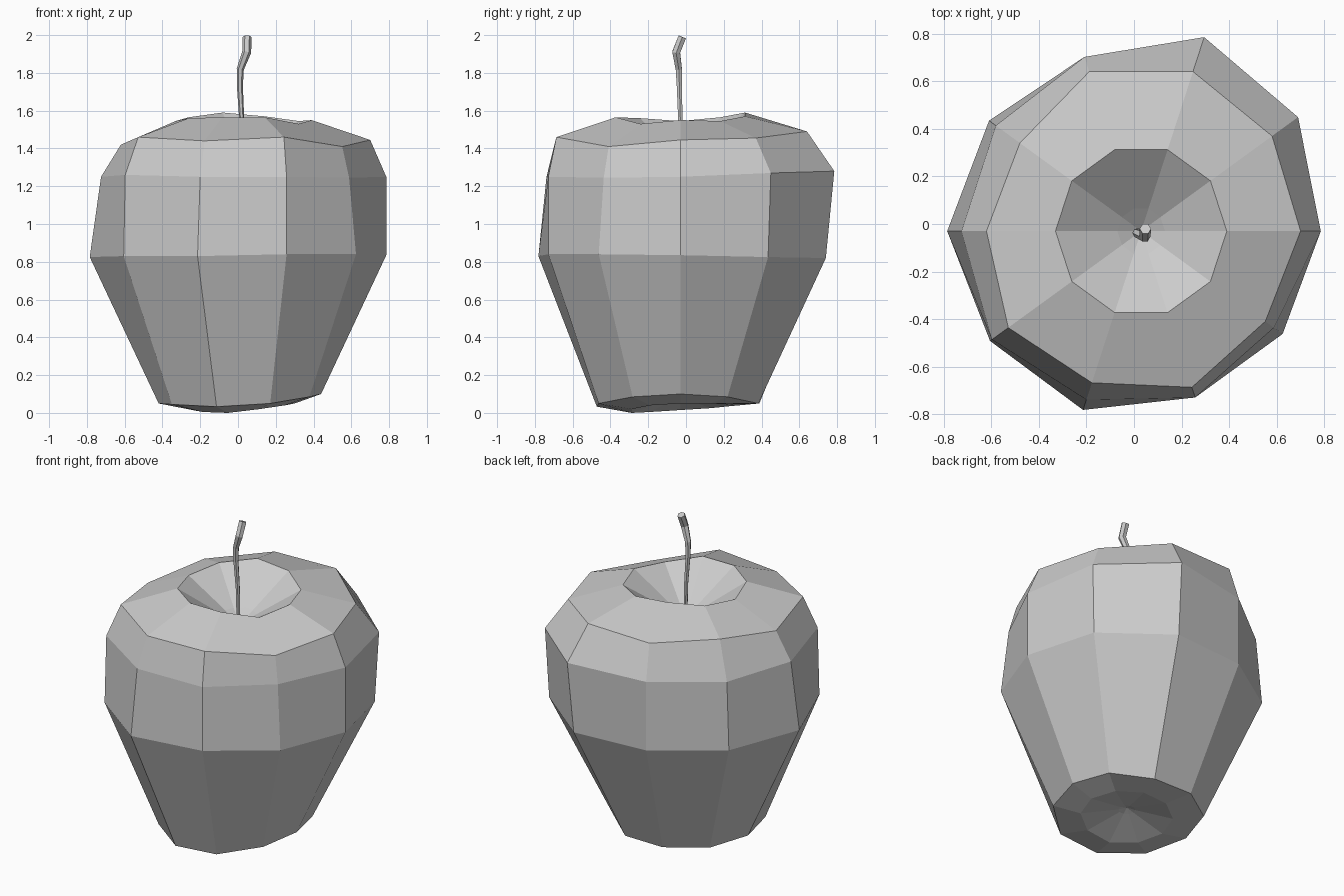
import bpy, bmesh, math
from mathutils import Vector

if "Cube" in bpy.data.objects:
    bpy.data.objects.remove(bpy.data.objects["Cube"])

SIDES = 10
CX, CY = 0.03, -0.03


def ring(bm, radii, heights):
    """Ten-sided ring around the core axis; scalars mean a regular ring."""
    if not isinstance(radii, list):
        radii = [radii] * SIDES
    if not isinstance(heights, list):
        heights = [heights] * SIDES
    out = []
    for i, (r, z) in enumerate(zip(radii, heights)):
        a = math.tau * i / SIDES
        out.append(bm.verts.new((CX + r * math.cos(a), CY + r * math.sin(a), z)))
    return out


def bridge(bm, rings):
    for lo, hi in zip(rings, rings[1:]):
        n = len(lo)
        for i in range(n):
            j = (i + 1) % n
            bm.faces.new((lo[i], lo[j], hi[j], hi[i]))


def fan(bm, loop, point):
    tip = bm.verts.new(point)
    for i in range(len(loop)):
        bm.faces.new((loop[i], loop[(i + 1) % len(loop)], tip))


def finish(bm, name):
    bmesh.ops.recalc_face_normals(bm, faces=bm.faces[:])
    mesh = bpy.data.meshes.new(name)
    bm.to_mesh(mesh)
    bm.free()
    obj = bpy.data.objects.new(name, mesh)
    bpy.context.collection.objects.link(obj)
    return obj


# Fruit body: irregular rings from the bottom dimple up to the top hollow
bm = bmesh.new()
rings = [
    ring(bm, 0.05, 0.075),
    ring(bm, 0.27, [0.05, 0.05, 0.045, 0.035, 0.025, 0.015, 0.005, 0.0, 0.02, 0.04]),
    ring(bm, [0.41, 0.425, 0.435, 0.44, 0.45, 0.45, 0.47, 0.465, 0.455, 0.43],
         [0.10, 0.085, 0.05, 0.05, 0.05, 0.05, 0.045, 0.033, 0.05, 0.085]),
    ring(bm, [0.755, 0.79, 0.81, 0.77, 0.79, 0.815, 0.785, 0.79, 0.735, 0.735],
         [0.835, 0.825, 0.82, 0.82, 0.825, 0.825, 0.83, 0.83, 0.84, 0.84]),
    ring(bm, [0.755, 0.815, 0.857, 0.77, 0.755, 0.755, 0.775, 0.745, 0.735, 0.69],
         [1.25, 1.27, 1.28, 1.26, 1.25, 1.25, 1.26, 1.25, 1.25, 1.245]),
    ring(bm, [0.67, 0.68, 0.705, 0.705, 0.63, 0.65, 0.69, 0.67, 0.69, 0.645],
         [1.445, 1.455, 1.49, 1.48, 1.47, 1.42, 1.46, 1.44, 1.46, 1.41]),
    ring(bm, 0.36, [1.55, 1.545, 1.57, 1.59, 1.565, 1.545, 1.56, 1.565, 1.565, 1.53]),
    ring(bm, 0.10, 1.39),
]
bridge(bm, rings)
fan(bm, rings[0], (CX, CY, 0.09))
fan(bm, rings[-1], (CX, CY, 1.32))
finish(bm, "apple_body")

# Stem: thin six-sided tube following a bent path
path = [((0.025, -0.03, 1.31), 0.012), ((0.02, -0.03, 1.55), 0.013),
        ((0.01, -0.035, 1.73), 0.016), ((0.012, -0.038, 1.82), 0.019),
        ((0.046, -0.052, 1.91), 0.024), ((0.048, -0.02, 1.99), 0.024)]
bm = bmesh.new()
points = [Vector(p) for p, _ in path]
tubes = []
for k, (p, r) in enumerate(path):
    d = points[min(k + 1, len(points) - 1)] - points[max(k - 1, 0)]
    q = Vector((0, 0, 1)).rotation_difference(d.normalized())
    tubes.append([bm.verts.new(points[k] + q @ Vector(
        (r * math.cos(math.tau * i / 6), r * math.sin(math.tau * i / 6), 0)))
        for i in range(6)])
bridge(bm, tubes)
bm.faces.new(tubes[0])
bm.faces.new(tubes[-1])
finish(bm, "stem")
